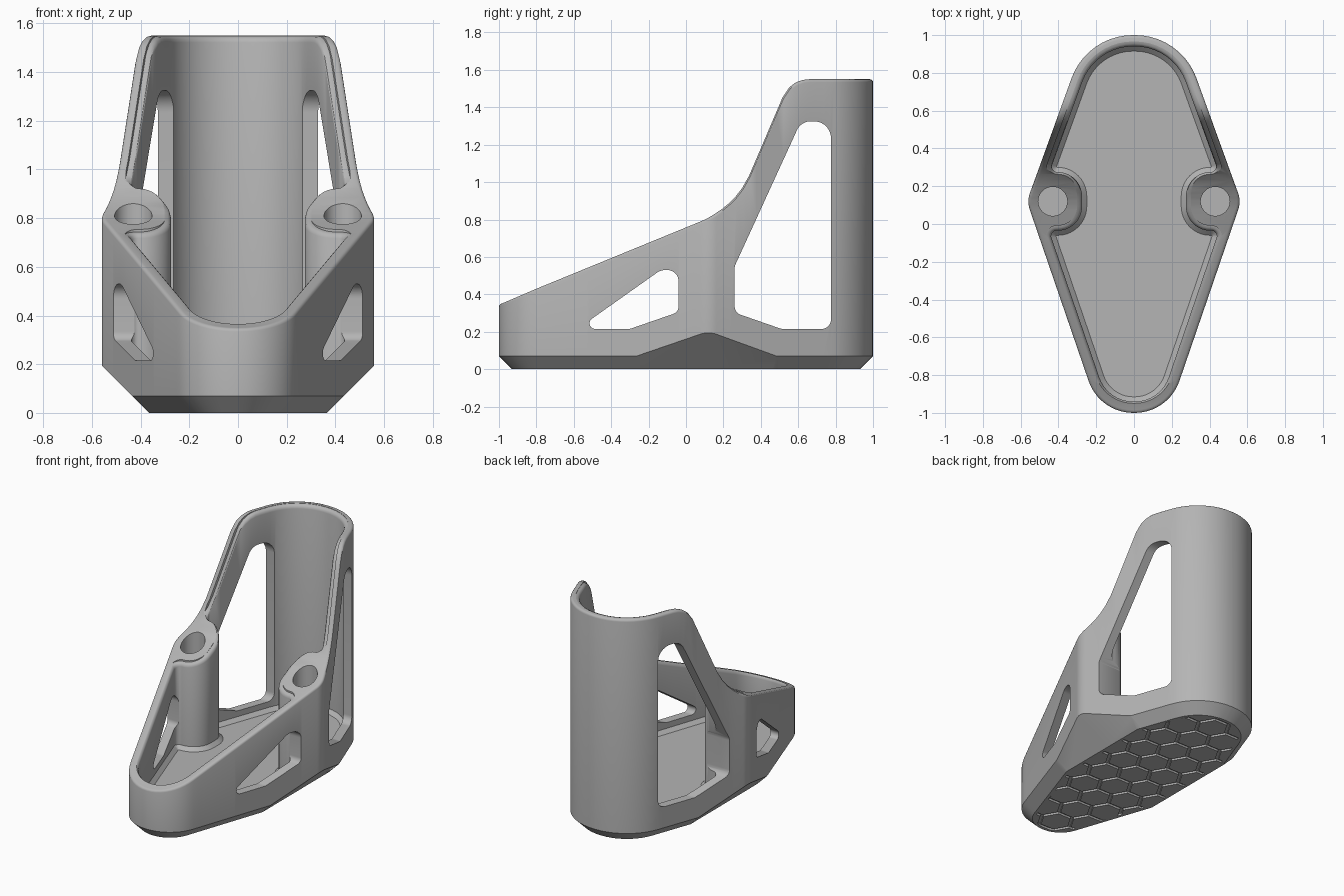
import bpy, bmesh, math
from mathutils import Vector

if "Cube" in bpy.data.objects:
    bpy.data.objects.remove(bpy.data.objects["Cube"], do_unlink=True)

grey = bpy.data.materials.new("plain_grey")
grey.use_nodes = True
colour = (0.46, 0.46, 0.46, 1)
grey.diffuse_color = colour
grey.node_tree.nodes["Principled BSDF"].inputs["Base Color"].default_value = colour


def rounded(corners, closed=False, steps=10):
    """Replace each (a, b, radius) corner with an arc."""
    out, n = [], len(corners)
    for i, (a, b, r) in enumerate(corners):
        p = Vector((a, b))
        if r == 0 or (not closed and i in (0, n - 1)):
            out.append(p)
            continue
        u = (Vector(corners[i - 1][:2]) - p).normalized()
        v = (Vector(corners[(i + 1) % n][:2]) - p).normalized()
        half = u.angle(v) / 2
        t = r / math.tan(half)
        c = p + (u + v).normalized() * (r / math.sin(half))
        s, e = (p + u * t - c).normalized(), (p + v * t - c).normalized()
        out += [c + s.slerp(e, k / steps).normalized() * r for k in range(steps + 1)]
    return out


def dense(points, longest=0.04):
    out = [points[0]]
    for p, q in zip(points, points[1:]):
        k = max(1, math.ceil((q - p).length / longest))
        out += [p.lerp(q, j / k) for j in range(1, k + 1)]
    return out


def offset(ring, d):
    """Move a counter-clockwise ring outward by d."""
    out, n = [], len(ring)
    for i, p in enumerate(ring):
        e1 = (p - ring[i - 1]).normalized()
        e2 = (ring[(i + 1) % n] - p).normalized()
        m = (Vector((e1.y, -e1.x)) + Vector((e2.y, -e2.x))).normalized()
        out.append(p + m * d / max(0.5, m.dot(Vector((e1.y, -e1.x)))))
    return out


def loft(half, levels):
    """Mirror a half outline and loft it through (offset, height rule) levels."""
    bm = bmesh.new()
    ring = half + [Vector((-p.x, p.y)) for p in reversed(half[1:-1])]
    n, h = len(ring), len(half)
    rows = []
    for d, height in levels:
        rows.append([bm.verts.new((q.x, q.y, height(p.y)))
                     for p, q in zip(ring, offset(ring, d))])
    for lo, hi in zip(rows, rows[1:]):
        for i in range(n):
            j = (i + 1) % n
            bm.faces.new((lo[i], lo[j], hi[j], hi[i]))
    for row in (rows[0], rows[-1]):
        for i in range(h - 1):
            quad = [row[i], row[i + 1], row[(n - i - 1) % n], row[(n - i) % n]]
            bm.faces.new(list(dict.fromkeys(quad)))
    bmesh.ops.recalc_face_normals(bm, faces=bm.faces)
    return bm


def trim(bm, point, normal):
    """Cut away everything beyond a plane and close the cut."""
    geom = bm.verts[:] + bm.edges[:] + bm.faces[:]
    cut = bmesh.ops.bisect_plane(bm, geom=geom, dist=1e-5, plane_co=point,
                                 plane_no=normal, clear_outer=True)["geom_cut"]
    bmesh.ops.edgeloop_fill(bm, edges=[e for e in cut if isinstance(e, bmesh.types.BMEdge)])
    bmesh.ops.recalc_face_normals(bm, faces=bm.faces)


def make(name, bm):
    mesh = bpy.data.meshes.new(name)
    bm.to_mesh(mesh)
    bm.free()
    mesh.materials.append(grey)
    ob = bpy.data.objects.new(name, mesh)
    bpy.context.collection.objects.link(ob)
    return ob


def apply(ob, mod):
    bpy.context.view_layer.objects.active = ob
    bpy.ops.object.modifier_apply(modifier=mod.name)


def combine(ob, tool, operation="DIFFERENCE"):
    mod = ob.modifiers.new("cut", "BOOLEAN")
    mod.solver = "EXACT"
    mod.operation = operation
    mod.object = tool
    apply(ob, mod)
    bpy.data.objects.remove(tool, do_unlink=True)


# Side profile of the rim
profile = rounded([(-1, 0.35, 0), (0.274, 0.872, 0.46), (0.563, 1.55, 0.15), (1, 1.55, 0)])


def top(y):
    for p, q in zip(profile, profile[1:]):
        if y <= q.x:
            return p.y + (q.y - p.y) * max(0, y - p.x) / (q.x - p.x)
    return profile[-1].y


def flat(z):
    return lambda y: z


def below_top(d):
    return lambda y: top(y) - d


# Outer shell with a chamfered base and softly rounded rim
outline = dense(rounded([(0, -1, 0), (0.1825, -1, 0.25), (0.567, 0.12, 0.13),
                         (0.248, 1, 0.345), (0, 1, 0)]))
arc = [math.radians(a) for a in (0, 30, 60, 90)]
soft = 0.016
bm = loft(outline, [(-0.07, flat(0)), (0, flat(0.07))]
          + [(-soft * (1 - math.cos(a)), below_top(soft * (1 - math.sin(a)))) for a in arc])
for side in (1, -1):
    trim(bm, (side * 0.365, 0, 0), (side, 0, -1))
holder = make("holder_body", bm)

# Cavity that leaves the walls, the floor and two round posts
cavity_line = dense(rounded([(0, -0.94, 0), (0.14, -0.94, 0.19), (0.45, -0.035, 0.029),
                             (0.275, -0.035, 0.128), (0.275, 0.275, 0.128),
                             (0.447, 0.275, 0.029), (0.206, 0.94, 0.285), (0, 0.94, 0)]))
floor, lip = 0.15, 0.026
levels = [(-0.025, flat(floor)), (0, flat(floor + 0.025))]
levels += [(lip * (1 - math.cos(a)), below_top(lip * (1 - math.sin(a)) + 0.002)) for a in arc]
levels.append((lip, below_top(-0.3)))
combine(holder, make("cavity_cutter", loft(cavity_line, levels)))

# Side windows
windows = {
    "rear": [(0.26, 0.302, 0.05), (0.51, 0.215, 0.06), (0.775, 0.215, 0.05),
             (0.775, 1.325, 0.09), (0.615, 1.325, 0.08), (0.26, 0.55, 0.06)],
    "front": [(-0.58, 0.215, 0.03), (-0.3, 0.215, 0.06), (-0.04, 0.305, 0.04),
              (-0.04, 0.53, 0.06), (-0.135, 0.53, 0.08)],
}
for name, corners in windows.items():
    bm = bmesh.new()
    loop = rounded(corners, closed=True)
    ends = [[bm.verts.new((x, p.x, p.y)) for p in loop] for x in (-0.8, 0.8)]
    for end in ends:
        bm.faces.new(end)
    for i in range(len(loop)):
        bm.faces.new((ends[0][i - 1], ends[0][i], ends[1][i], ends[1][i - 1]))
    bmesh.ops.recalc_face_normals(bm, faces=bm.faces)
    combine(holder, make(name + "_window_cutter", bm))

# Bores in the two posts
for side in (1, -1):
    bpy.ops.mesh.primitive_cylinder_add(vertices=40, radius=0.077, depth=0.9,
                                        location=(side * 0.43, 0.12, 0.75))
    bore = bpy.context.object
    bore.name = "bore_cutter"
    bore.data.materials.append(grey)
    combine(holder, bore)

# Honeycomb grooves under the base
bm = bmesh.new()
R = 0.115
for col in range(-4, 5):
    for row in range(-6, 7):
        cx, cy = 1.5 * R * col, math.sqrt(3) * R * (row + 0.5 * (col % 2))
        bm.faces.new([bm.verts.new((cx + R * math.cos(k * math.pi / 3),
                                    cy + R * math.sin(k * math.pi / 3), -0.02))
                      for k in range(6)])
bmesh.ops.remove_doubles(bm, verts=bm.verts, dist=0.001)
bmesh.ops.inset_individual(bm, faces=bm.faces[:], thickness=0.011, use_even_offset=True)
bmesh.ops.delete(bm, geom=[f for f in bm.faces if len(f.verts) == 6], context="FACES")
bmesh.ops.recalc_face_normals(bm, faces=bm.faces)
grooves = make("groove_cutter", bm)
thick = grooves.modifiers.new("thick", "SOLIDIFY")
thick.thickness, thick.offset = 0.1, 0
apply(grooves, thick)
bm = loft(outline, [(-0.09, flat(-0.05)), (-0.09, flat(0.014))])
for side in (1, -1):
    trim(bm, (side * 0.345, 0, 0), (side, 0, 0))
combine(grooves, make("groove_limit", bm), "INTERSECT")
combine(holder, grooves)

# Smooth curves, crisp edges
bpy.ops.object.select_all(action="DESELECT")
holder.select_set(True)
bpy.context.view_layer.objects.active = holder
bpy.ops.object.shade_smooth_by_angle(angle=math.radians(32))
